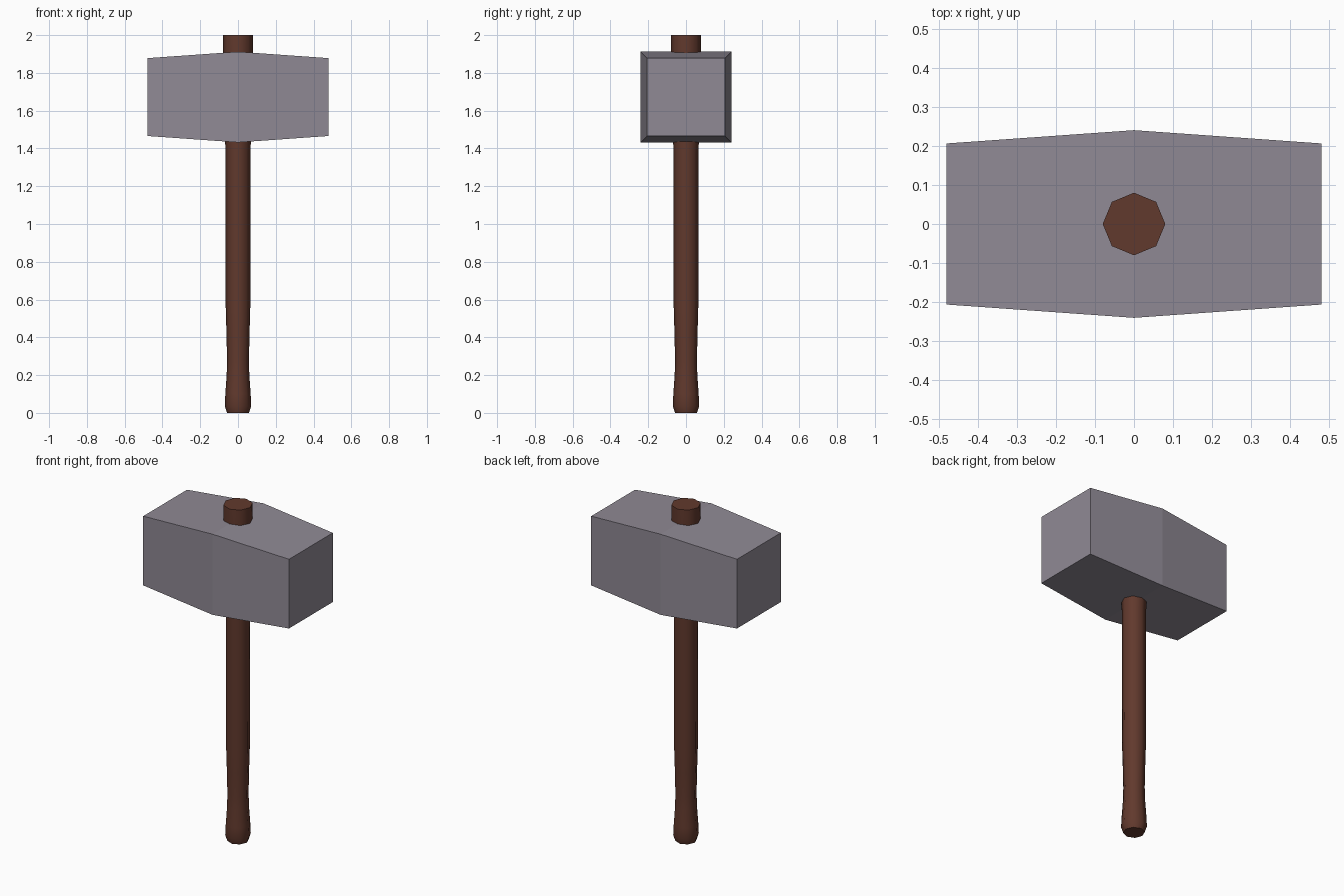
import bpy, bmesh, math

if "Cube" in bpy.data.objects:
    bpy.data.objects.remove(bpy.data.objects["Cube"])


def material(name, rgb):
    m = bpy.data.materials.new(name)
    m.diffuse_color = (*rgb, 1)
    m.use_nodes = True
    m.node_tree.nodes["Principled BSDF"].inputs["Base Color"].default_value = m.diffuse_color
    return m


def loft(name, rings, mat):
    """Skin a list of equal-length vertex rings and cap both ends."""
    bm = bmesh.new()
    loops = [[bm.verts.new(p) for p in ring] for ring in rings]
    n = len(loops[0])
    for a, b in zip(loops, loops[1:]):
        for i in range(n):
            j = (i + 1) % n
            bm.faces.new((a[i], a[j], b[j], b[i]))
    bm.faces.new(loops[0])
    bm.faces.new(loops[-1])
    bmesh.ops.recalc_face_normals(bm, faces=bm.faces)
    mesh = bpy.data.meshes.new(name)
    bm.to_mesh(mesh)
    bm.free()
    mesh.materials.append(mat)
    ob = bpy.data.objects.new(name, mesh)
    bpy.context.collection.objects.link(ob)
    return ob


wood = material("dark brown wood", (0.12, 0.041, 0.026))
steel = material("purple grey steel", (0.28, 0.255, 0.30))

# Handle: eight-sided turned shaft, (radius, height) from butt to top
profile = [(0.058, 0), (0.070, 0.035), (0.067, 0.10), (0.060, 0.20),
           (0.058, 0.28), (0.061, 0.42), (0.065, 0.56), (0.066, 1.38),
           (0.069, 1.46), (0.080, 1.88), (0.080, 2.0)]
handle = loft("handle", [[(r * math.cos(k * math.pi / 4),
                           r * math.sin(k * math.pi / 4), z) for k in range(8)]
                         for r, z in profile], wood)

# Head: square block, widest in the middle, tapering to both striking faces
head = loft("hammer_head", [[(x, sy * h, 1.672 + sz * h)
                             for sy, sz in ((-1, -1), (1, -1), (1, 1), (-1, 1))]
                            for x, h in ((-0.48, 0.206), (0, 0.24), (0.48, 0.206))],
            steel)

# Smooth the shaft sides, keep the cap rims sharp
bpy.ops.object.select_all(action='DESELECT')
handle.select_set(True)
bpy.context.view_layer.objects.active = handle
bpy.ops.object.shade_smooth_by_angle(angle=math.radians(50))
